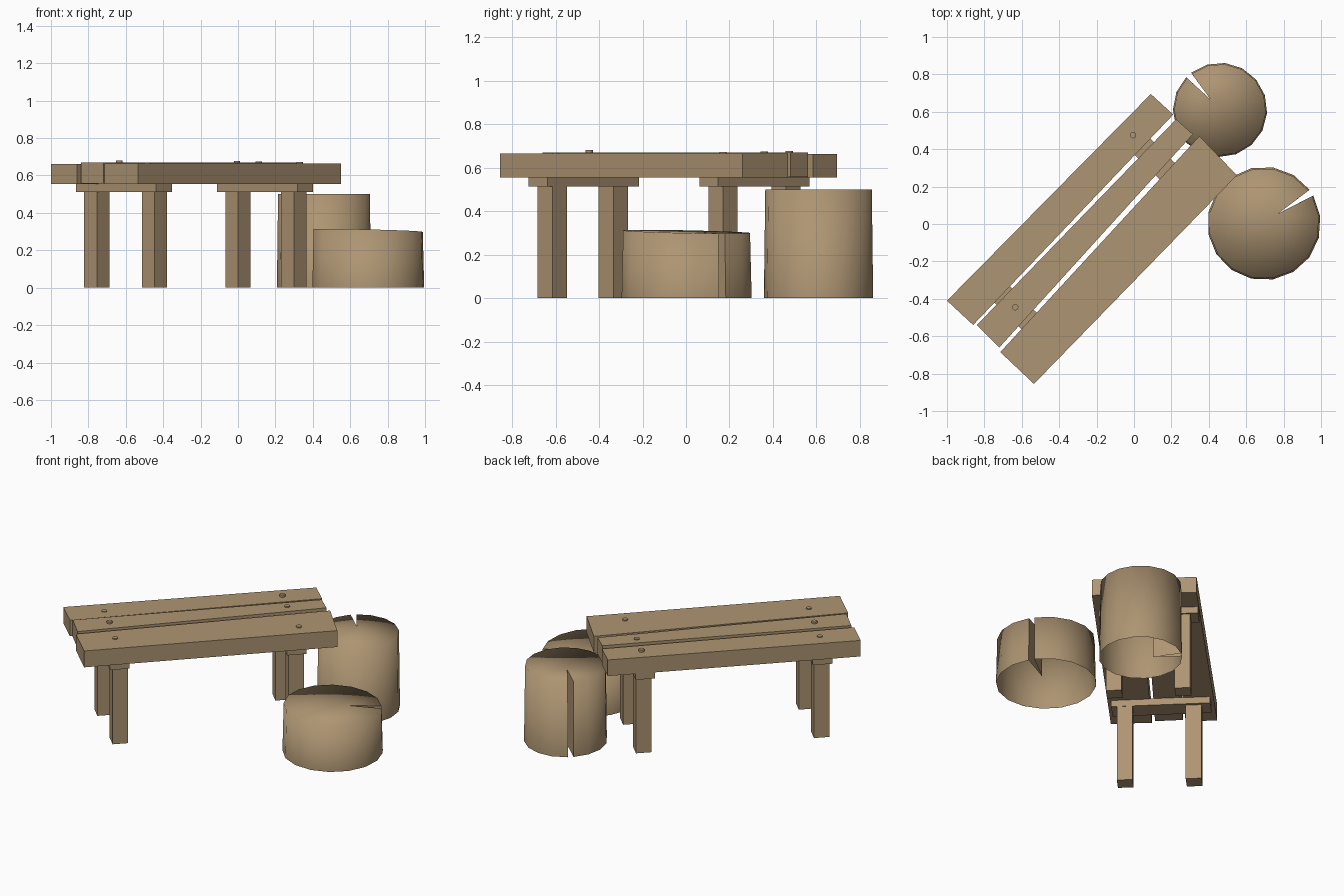
import bpy, bmesh, math
from mathutils import Vector

cube = bpy.data.objects.get("Cube")
if cube:
    bpy.data.objects.remove(cube, do_unlink=True)

wood = bpy.data.materials.new("light_brown_wood")
wood.use_nodes = True
colour = (0.42, 0.30, 0.17, 1)
wood.diffuse_color = colour
wood.node_tree.nodes["Principled BSDF"].inputs["Base Color"].default_value = colour


def finish(name, bm):
    bmesh.ops.recalc_face_normals(bm, faces=bm.faces)
    mesh = bpy.data.meshes.new(name)
    bm.to_mesh(mesh)
    bm.free()
    mesh.materials.append(wood)
    obj = bpy.data.objects.new(name, mesh)
    bpy.context.collection.objects.link(obj)
    return obj


def prism(name, outline, bottom, top):
    """Flat-sided block standing on an outline of (x, y) points."""
    bm = bmesh.new()
    low = [bm.verts.new((x, y, bottom)) for x, y in outline]
    high = [bm.verts.new((x, y, top)) for x, y in outline]
    bm.faces.new(low[::-1])
    bm.faces.new(high)
    for i in range(len(outline)):
        j = (i + 1) % len(outline)
        bm.faces.new((low[i], low[j], high[j], high[i]))
    return finish(name, bm)


def beam(name, centre, length, width, bottom, top, angle=math.radians(-44.5)):
    along = Vector((math.cos(angle), math.sin(angle))) * length / 2
    across = Vector((-math.sin(angle), math.cos(angle))) * width / 2
    c = Vector(centre)
    corners = [c - along - across, c + along - across,
               c + along + across, c - along + across]
    return prism(name, corners, bottom, top)


def stump(name, centre, radius, height, tip, slot_angle, slot_half, tilt=(0, 0), sides=16):
    """Hollow log with a wedge-shaped drying crack and an open underside."""
    bm = bmesh.new()
    c = Vector(centre)

    def top_z(p):
        return height + (p - c).dot(Vector(tilt))

    low, high = [], []
    start, sweep = slot_angle + slot_half, 2 * math.pi - 2 * slot_half
    for i in range(sides + 1):
        a = start + sweep * i / sides
        d = Vector((math.cos(a), math.sin(a)))
        p, q = c + d * radius, c + d * radius * 0.975
        low.append(bm.verts.new((*p, 0)))
        high.append(bm.verts.new((*q, top_z(q))))
    t = Vector(tip)
    tip_low = bm.verts.new((*t, 0))
    tip_high = bm.verts.new((*t, top_z(t)))
    for i in range(sides):
        bark = bm.faces.new((low[i], low[i + 1], high[i + 1], high[i]))
        lid = bm.faces.new((tip_high, high[i], high[i + 1]))
        bark.smooth = lid.smooth = True
    # crack walls stay flat
    bm.faces.new((tip_low, low[0], high[0], tip_high))
    bm.faces.new((low[-1], tip_low, tip_high, high[-1]))
    return finish(name, bm)


# Seat planks, slightly uneven
prism("back_plank", [(-1, -0.41), (-0.86, -0.54), (0.21, 0.585), (0.09, 0.695)], 0.555, 0.662)
prism("middle_plank", [(-0.84, -0.54), (-0.72, -0.66), (0.315, 0.48), (0.225, 0.56)], 0.557, 0.669)
prism("front_plank", [(-0.715, -0.685), (-0.535, -0.855), (0.55, 0.26), (0.35, 0.47)], 0.555, 0.664)

# Cross bars and legs at each end
for end, bar, legs in (
        ("left", (-0.61, -0.47), ((-0.755, -0.335), (-0.447, -0.615))),
        ("right", (0.145, 0.315), ((0, 0.46), (0.298, 0.17)))):
    beam(end + "_cross_bar", bar, 0.6, 0.12, 0.512, 0.557)
    for side, spot in zip(("back", "front"), legs):
        beam(f"{end}_{side}_leg", spot, 0.095, 0.095, 0, 0.515)

# Bolt heads
bolts = ((-0.765, -0.315, 0.667), (-0.635, -0.445, 0.681), (-0.485, -0.6, 0.670),
         (-0.005, 0.475, 0.677), (0.11, 0.36, 0.675), (0.33, 0.17, 0.672))
for x, y, top in bolts:
    ring = [(x + 0.017 * math.cos(k * math.pi / 6), y + 0.017 * math.sin(k * math.pi / 6))
            for k in range(12)]
    prism("bolt_head", ring, 0.65, top)

# Log stools
stump("tall_stump", (0.46, 0.61), 0.252, 0.5, (0.41, 0.665), math.radians(132), 0.07)
stump("short_stump", (0.695, 0.003), 0.303, 0.305, (0.77, 0.055), math.radians(33), 0.06,
      tilt=(-0.022, -0.022))
